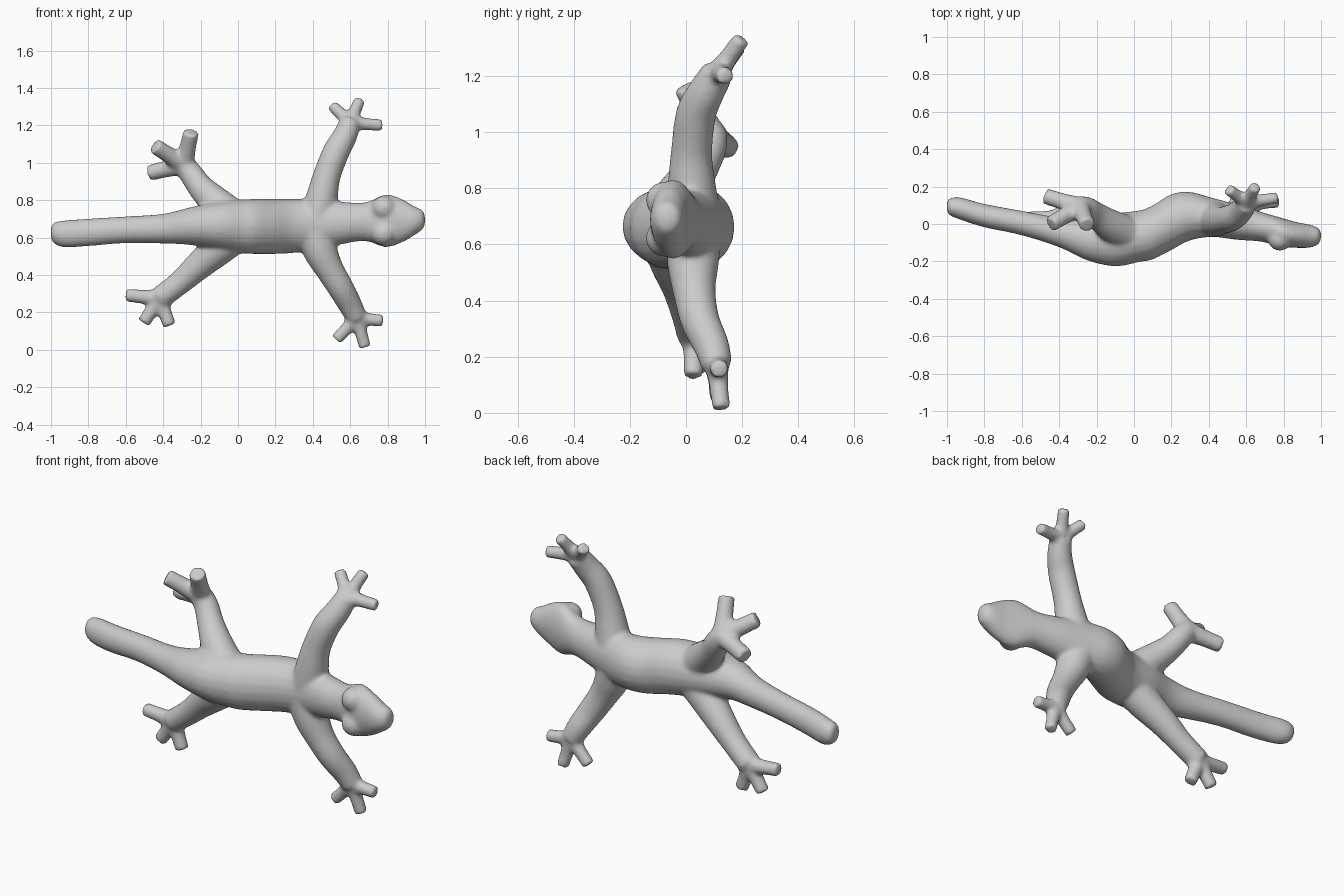
import bpy, bmesh, math
from mathutils import Vector

bm = bmesh.new()


def spline(pts, steps=5):
    """Catmull-Rom through tuples of x, y, z, in-plane radius, depth radius."""
    p = [pts[0]] + list(pts) + [pts[-1]]
    out = []
    for i in range(1, len(p) - 2):
        for s in range(steps):
            t = s / steps
            out.append([0.5 * (2 * b + (c - a) * t + (2 * a - 5 * b + 4 * c - d) * t * t
                               + (3 * b - a - 3 * c + d) * t ** 3)
                        for a, b, c, d in zip(*p[i - 1:i + 3])])
    return out + [list(pts[-1])]


def tube(pts, straight=False, sides=20):
    """Closed tube with elliptical rings; rings stay upright when straight."""
    path = spline(pts)
    rings = []
    for i, q in enumerate(path):
        a, b = path[max(i - 1, 0)], path[min(i + 1, len(path) - 1)]
        tan = Vector((1, 0, 0)) if straight else (Vector(b[:3]) - Vector(a[:3])).normalized()
        u = Vector((0, 1, 0)).cross(tan).normalized()
        v = tan.cross(u)
        ring = []
        for k in range(sides):
            ang = 2 * math.pi * k / sides
            ring.append(bm.verts.new(Vector(q[:3]) + u * q[3] * math.cos(ang) + v * q[4] * math.sin(ang)))
        rings.append(ring)
    for r, s in zip(rings, rings[1:]):
        for k in range(sides):
            j = (k + 1) % sides
            bm.faces.new((r[k], r[j], s[j], s[k]))
    bm.faces.new(rings[0][::-1])
    bm.faces.new(rings[-1])


def limb(pts, toes, r):
    """Leg tube plus three toes spreading from its last point."""
    tube([(*p, p[3]) for p in pts])
    palm = Vector(pts[-1][:3])
    for t in toes:
        tip = Vector(t)
        mid = palm.lerp(tip, 0.5)
        tube([(*palm, r * 1.3, r * 1.3), (*mid, r * 1.05, r * 1.05), (*tip, r, r)])


# tail, trunk, neck and head
tube([(-1.0, 0.095, 0.625, 0.03, 0.03), (-0.985, 0.092, 0.625, 0.056, 0.046),
      (-0.93, 0.083, 0.62, 0.072, 0.06), (-0.8, 0.045, 0.628, 0.074, 0.063),
      (-0.6, 0.005, 0.642, 0.072, 0.066), (-0.4, -0.045, 0.648, 0.08, 0.08),
      (-0.25, -0.085, 0.662, 0.102, 0.11), (-0.1, -0.085, 0.665, 0.13, 0.142),
      (0.03, -0.065, 0.66, 0.145, 0.138), (0.1, -0.045, 0.66, 0.148, 0.145),
      (0.2, 0.01, 0.66, 0.148, 0.15), (0.3, 0.042, 0.663, 0.145, 0.13),
      (0.42, 0.035, 0.67, 0.138, 0.105), (0.55, 0.01, 0.678, 0.115, 0.095),
      (0.68, -0.015, 0.685, 0.104, 0.08), (0.79, -0.045, 0.69, 0.142, 0.078),
      (0.88, -0.06, 0.69, 0.115, 0.068), (0.94, -0.065, 0.69, 0.08, 0.062),
      (0.985, -0.065, 0.695, 0.053, 0.045), (1.0, -0.062, 0.695, 0.025, 0.02)], straight=True)

# bulging eyes
for z in (0.758, 0.622):
    e = bmesh.ops.create_icosphere(bm, subdivisions=3, radius=0.066)
    bmesh.ops.translate(bm, verts=e["verts"], vec=(0.78, -0.078, z))

# upper front leg
limb([(0.42, 0.03, 0.68, 0.1), (0.45, 0.02, 0.82, 0.085), (0.475, 0.02, 0.93, 0.074),
      (0.525, 0.035, 1.06, 0.072), (0.57, 0.07, 1.14, 0.066), (0.6, 0.115, 1.215, 0.058)],
     [(0.505, 0.185, 1.305), (0.65, 0.2, 1.335), (0.77, 0.14, 1.2)], 0.032)
# lower front leg
limb([(0.4, 0.03, 0.65, 0.1), (0.44, 0.025, 0.53, 0.092), (0.49, 0.03, 0.43, 0.076),
      (0.55, 0.05, 0.33, 0.07), (0.6, 0.09, 0.24, 0.064), (0.635, 0.11, 0.17, 0.056)],
     [(0.525, 0.115, 0.055), (0.68, 0.125, 0.015), (0.775, 0.12, 0.155)], 0.033)
# upper hind leg
limb([(-0.02, -0.06, 0.7, 0.1), (-0.12, -0.01, 0.79, 0.086), (-0.2, 0.045, 0.87, 0.07),
      (-0.25, 0.08, 0.94, 0.064), (-0.29, 0.09, 0.99, 0.06)],
     [(-0.25, -0.005, 1.165), (-0.445, 0.0, 1.09), (-0.475, 0.15, 0.945)], 0.043)
# lower hind leg
limb([(0.0, -0.06, 0.63, 0.1), (-0.1, -0.04, 0.545, 0.092), (-0.21, -0.01, 0.45, 0.077),
      (-0.31, 0.01, 0.36, 0.065), (-0.42, 0.03, 0.275, 0.062)],
     [(-0.6, 0.03, 0.293), (-0.505, 0.035, 0.145), (-0.365, 0.025, 0.13)], 0.036)

# fuse everything into one smooth skin
bmesh.ops.recalc_face_normals(bm, faces=bm.faces)
me = bpy.data.meshes.new("lizard")
bm.to_mesh(me)
bm.free()
lizard = bpy.data.objects.new("lizard", me)
bpy.context.collection.objects.link(lizard)
fuse = lizard.modifiers.new("fuse", 'REMESH')
fuse.mode = 'VOXEL'
fuse.voxel_size = 0.011
fuse.use_smooth_shade = True
soft = lizard.modifiers.new("soften", 'SMOOTH')
soft.factor = 0.5
soft.iterations = 8
